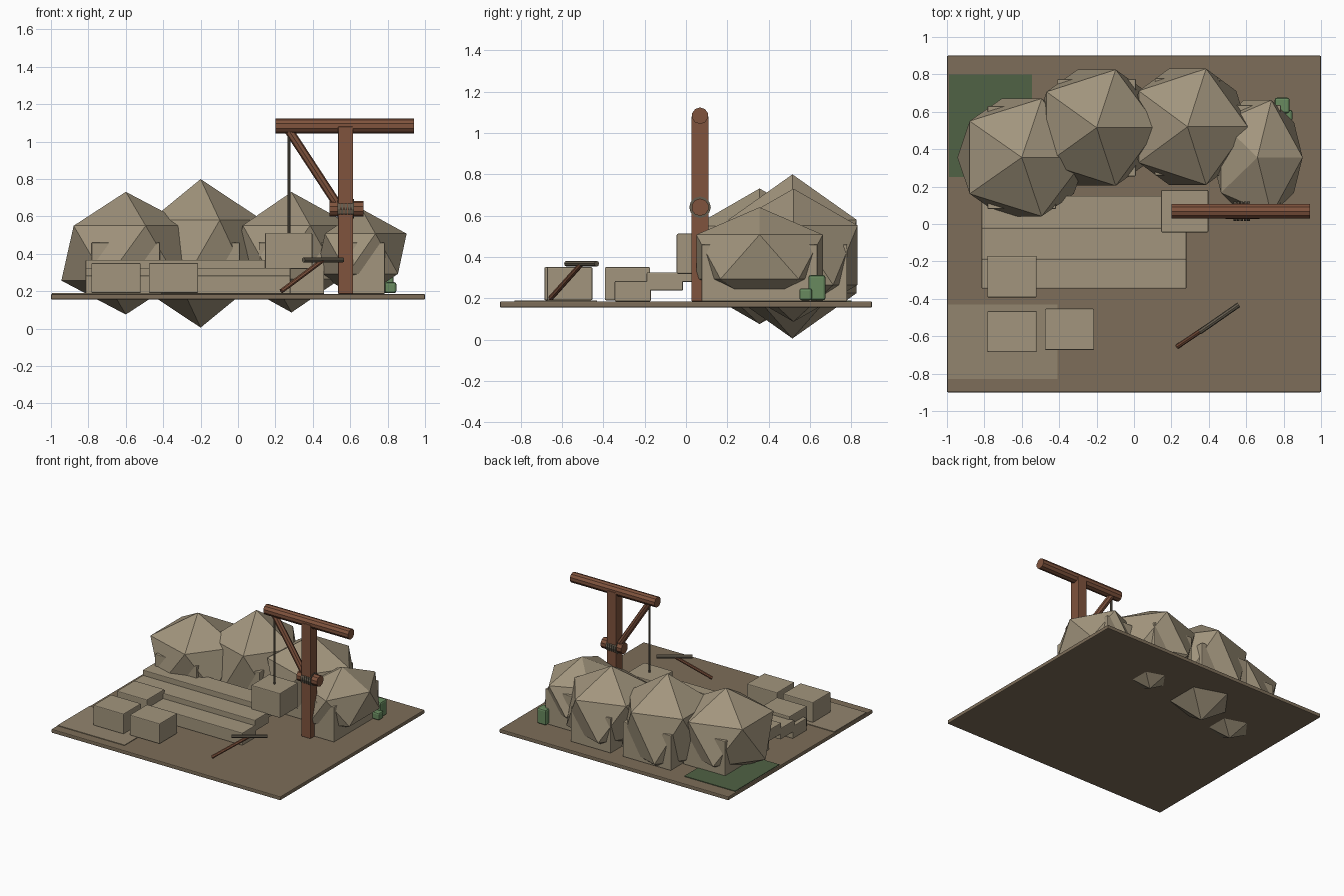
import bpy, bmesh, math
from mathutils import Vector

if "Cube" in bpy.data.objects:
    bpy.data.objects.remove(bpy.data.objects["Cube"])


def material(name, rgb):
    m = bpy.data.materials.new(name)
    m.diffuse_color = (*rgb, 1)
    m.use_nodes = True
    m.node_tree.nodes["Principled BSDF"].inputs["Base Color"].default_value = m.diffuse_color
    return m


STONE = material("stone", (0.36, 0.30, 0.205))
EARTH = material("earth", (0.205, 0.155, 0.10))
GRAVEL = material("gravel", (0.29, 0.235, 0.156))
WOOD = material("wood", (0.215, 0.087, 0.047))
ROPE = material("rope", (0.13, 0.11, 0.078))
MOSS = material("moss", (0.08, 0.122, 0.058))
LEAF = material("leaf", (0.138, 0.254, 0.114))


def finish(name, bm, mat):
    mesh = bpy.data.meshes.new(name)
    bm.to_mesh(mesh)
    bm.free()
    mesh.materials.append(mat)
    ob = bpy.data.objects.new(name, mesh)
    bpy.context.collection.objects.link(ob)
    return ob


def box(name, x, y, z, mat, bevel=0.0):
    """Axis-aligned box from (min, max) pairs, with optionally softened edges."""
    bm = bmesh.new()
    bmesh.ops.create_cube(bm, size=1)
    for v in bm.verts:
        for i, (lo, hi) in enumerate((x, y, z)):
            v.co[i] = lo if v.co[i] < 0 else hi
    ob = finish(name, bm, mat)
    if bevel:
        mod = ob.modifiers.new("soft_edges", 'BEVEL')
        mod.width = bevel
        mod.segments = 2
    return ob


def rod(name, a, b, r, mat, sides=8):
    """Straight prism between two points."""
    a, b = Vector(a), Vector(b)
    bm = bmesh.new()
    bmesh.ops.create_cone(bm, cap_ends=True, segments=sides, radius1=r,
                          radius2=r, depth=(b - a).length)
    ob = finish(name, bm, mat)
    ob.location = (a + b) / 2
    ob.rotation_mode = 'QUATERNION'
    ob.rotation_quaternion = (b - a).to_track_quat('Z', 'Y')
    return ob


# Ground slab and its thin surface patches
box("ground_slab", (-1, 1), (-0.9, 0.9), (0.155, 0.185), EARTH, 0.006)
box("gravel_patch", (-0.995, -0.41), (-0.83, -0.43), (0.183, 0.19), GRAVEL)
box("moss_patch", (-0.99, -0.545), (0.25, 0.8), (0.183, 0.19), MOSS)

# Faceted boulders, each with a squared stone core poking out at the corners
boulders = [  # centre, radii, core half-width, core half-depth
    ((-0.60, 0.356, 0.403), (0.385, 0.37, 0.328), 0.183, 0.275),
    ((-0.20, 0.515, 0.402), (0.370, 0.365, 0.397), 0.21, 0.26),
    ((0.286, 0.52, 0.408), (0.360, 0.365, 0.322), 0.175, 0.26),
    ((0.66, 0.356, 0.400), (0.270, 0.36, 0.240), 0.125, 0.28),
]
for i, (c, radii, hw, hd) in enumerate(boulders, 1):
    bm = bmesh.new()
    bmesh.ops.create_icosphere(bm, subdivisions=1, radius=1)
    bmesh.ops.scale(bm, vec=radii, verts=bm.verts)
    finish(f"boulder_{i}", bm, STONE).location = c
    box(f"boulder_core_{i}", (c[0] - hw, c[0] + hw), (c[1] - hd, c[1] + hd),
        (0.185, 0.46), STONE, 0.005)

# Three rising ledges
for i, (y0, y1) in enumerate(((-0.345, -0.17), (-0.19, -0.015), (-0.025, 0.15))):
    z = 0.195 + 0.042 * i
    box(f"ledge_{i + 1}", (-0.815, 0.28), (y0, y1), (z - (0.01 if i == 0 else 0), z + 0.088),
        STONE, 0.005)

# Cut blocks on the ground
for i, (x, y) in enumerate(((-0.652, -0.283), (-0.652, -0.575), (-0.345, -0.563)), 1):
    box(f"cut_block_{i}", (x - 0.132, x + 0.132), (y - 0.11, y + 0.11),
        (0.19, 0.35), STONE, 0.006)

# Crane: post, beam, brace and winch drum
CY = 0.068
box("crane_post", (0.535, 0.615), (CY - 0.042, CY + 0.042), (0.185, 1.08), WOOD, 0.004)
rod("crane_beam", (0.2, CY, 1.083), (0.94, CY, 1.083), 0.04, WOOD, 10)
rod("crane_brace", (0.265, CY, 1.07), (0.55, CY, 0.635), 0.024, WOOD)
rod("winch_drum", (0.49, CY, 0.64), (0.67, CY, 0.64), 0.042, WOOD, 10)
for i in range(5):
    x = 0.54 + 0.018 * i
    rod(f"rope_coil_{i + 1}", (x - 0.007, CY, 0.64), (x + 0.007, CY, 0.64), 0.052, ROPE, 12)

# Hoisting rope and lifted block
rod("hoist_rope", (0.272, CY, 0.5), (0.272, CY, 1.06), 0.008, ROPE)
box("lifted_block", (0.145, 0.397), (-0.045, 0.182), (0.318, 0.512), STONE, 0.006)

# Pick leaning above the ground
rod("pick_handle", (0.232, -0.655, 0.2), (0.455, -0.505, 0.367), 0.013, WOOD)
rod("pick_head", (0.35, -0.578, 0.367), (0.56, -0.432, 0.367), 0.014, ROPE)

# Small shrubs
box("large_shrub", (0.752, 0.832), (0.592, 0.675), (0.19, 0.312), LEAF, 0.012)
box("small_shrub", (0.785, 0.847), (0.548, 0.61), (0.19, 0.248), LEAF, 0.012)
